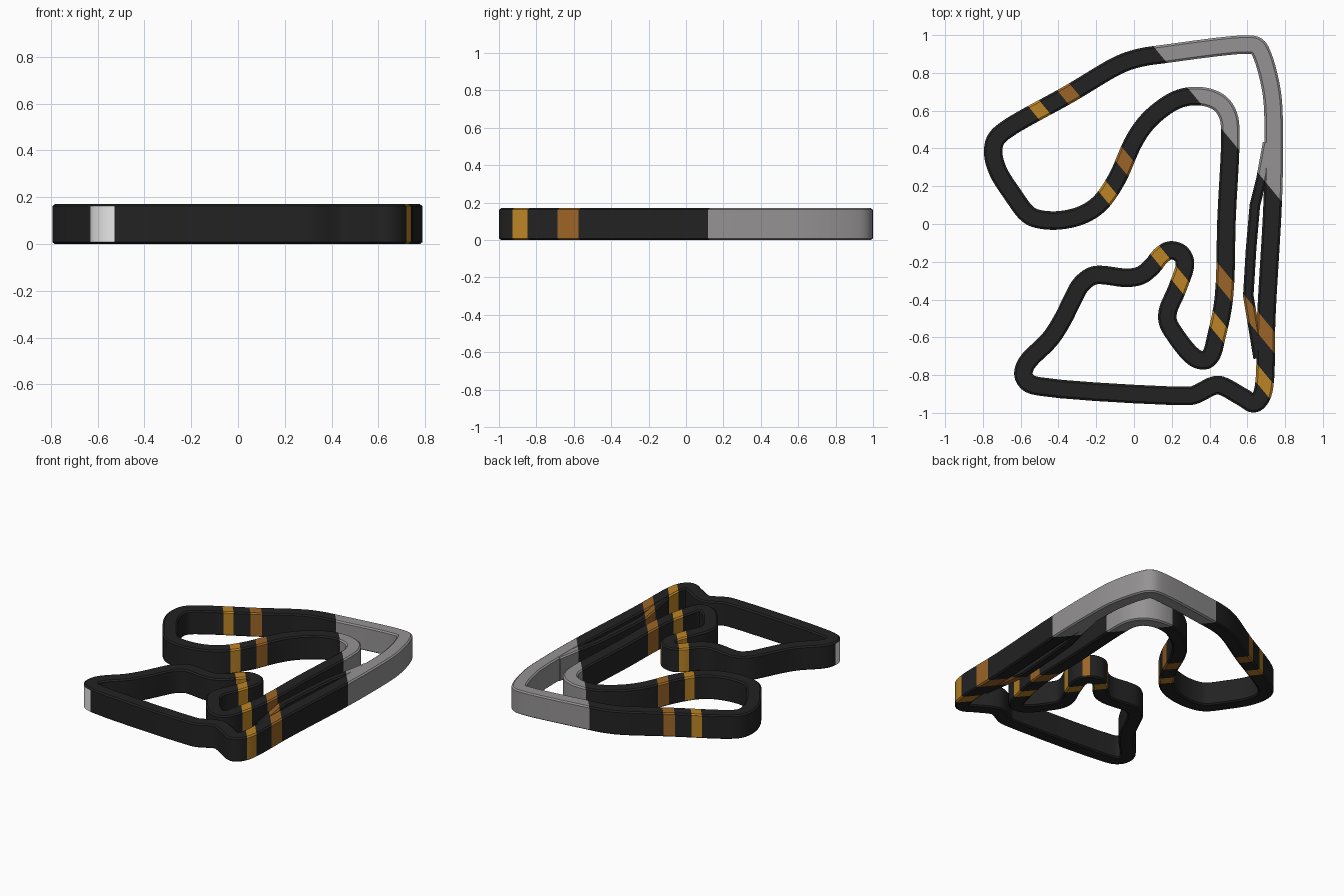
import bpy, bmesh
from mathutils import Vector

if "Cube" in bpy.data.objects:
    bpy.data.objects.remove(bpy.data.objects["Cube"])

HEIGHT = 0.17
STRIPE_DIR = Vector((0.771, 0.637, 0))       # paint bands run across this direction
CUTS = (-0.983, -0.035, 0.03, 0.137, 0.21, 0.678)

# centre lines in hundredths of a unit
CIRCUIT = [(16, 90), (60, 95), (65, 94), (68, 89), (73, 69), (74, 45), (73.5, 13), (70, -50),
           (69, -85), (67, -92), (63.5, -95), (58, -92), (46, -85.5), (42.5, -85.5), (32, -90.5),
           (28, -91), (-50, -86), (-56, -84), (-58.5, -80), (-57, -74), (-44.5, -61), (-38, -51),
           (-32.5, -40), (-28, -32), (-22, -27.5), (-17, -27), (-3.5, -28.5), (4, -27), (10, -22),
           (14, -17), (19, -14), (24.5, -15.5), (27, -20.5), (23, -34), (18, -46), (18, -52),
           (22, -59), (29, -68), (33.5, -71.5), (38, -72), (41, -69), (43.5, -60), (47.5, -40),
           (49, 3), (51, 48), (50, 57), (46, 63.5), (39, 67), (29, 67.5), (21, 65), (11, 58),
           (4.5, 51), (-1, 42), (-9, 24), (-18, 11), (-27, 5), (-39, 2), (-50, 2.5), (-56, 5),
           (-64.5, 16), (-72, 28), (-74.5, 37), (-73.5, 44), (-69, 49), (-34, 69), (-7.5, 84.5),
           (3, 88)]
SIDE_LANE = [(71, 43), (67.5, 24), (64, 10), (62, -13), (60.5, -38), (66, -71)]


def material(name, rgb):
    m = bpy.data.materials.new(name)
    m.diffuse_color = (*rgb, 1)
    m.use_nodes = True
    m.node_tree.nodes["Principled BSDF"].inputs["Base Color"].default_value = m.diffuse_color
    return m


MATS = [material("black", (0.016, 0.016, 0.016)),
        material("grey", (0.30, 0.29, 0.29)),
        material("amber", (0.50, 0.23, 0.018)),
        material("dark_amber", (0.33, 0.13, 0.02)),
        material("white", (0.8, 0.8, 0.8))]


def smooth_loop(pts, steps=5):
    """Centripetal Catmull-Rom through a closed ring of points."""
    out, n = [], len(pts)
    for i in range(n):
        p = [pts[(i + k) % n] for k in (-1, 0, 1, 2)]
        t = [0]
        for a, b in zip(p, p[1:]):
            t.append(t[-1] + (b - a).length ** 0.5)
        for s in range(steps):
            u = t[1] + (t[2] - t[1]) * s / steps
            mix = lambda a, b, ta, tb: a.lerp(b, (u - ta) / (tb - ta))
            a = [mix(p[k], p[k + 1], t[k], t[k + 1]) for k in range(3)]
            b1, b2 = mix(a[0], a[1], t[0], t[2]), mix(a[1], a[2], t[1], t[3])
            out.append(mix(b1, b2, t[1], t[2]))
    return out


def band(face):
    """Paint rule: diagonal bands across the whole track."""
    d = face.calc_center_median().dot(STRIPE_DIR)
    if d > 0.678:
        return 1
    if 0.137 < d < 0.21:
        return 3
    if -0.035 < d < 0.03:
        return 2
    if d < -0.983 and abs(face.normal.z) < 0.3:
        return 4
    return 0


def sweep(name, path, half, height, closed):
    """Extrude a chamfered box section along a flat path."""
    w, c, h = half, 0.011, 0.008
    section = [(-w, h), (-w + c, 0), (w - c, 0), (w, h),
               (w, height - h), (w - c, height), (-w + c, height), (-w, height - h)]
    bm = bmesh.new()
    n, rings = len(path), []
    for i, p in enumerate(path):
        prev = path[i - 1] if closed or i > 0 else p
        nxt = path[(i + 1) % n] if closed or i < n - 1 else p
        t = (nxt - prev).normalized()
        side = Vector((t.y, -t.x, 0))
        rings.append([bm.verts.new(p + side * x + Vector((0, 0, z))) for x, z in section])
    for i in range(n if closed else n - 1):
        a, b = rings[i], rings[(i + 1) % n]
        for k in range(8):
            bm.faces.new((a[k], a[(k + 1) % 8], b[(k + 1) % 8], b[k]))
    if not closed:
        bm.faces.new(rings[0])
        bm.faces.new(rings[-1])
    bmesh.ops.recalc_face_normals(bm, faces=bm.faces)
    # cut clean paint edges
    for d in CUTS:
        bmesh.ops.bisect_plane(bm, geom=bm.verts[:] + bm.edges[:] + bm.faces[:], dist=1e-5,
                               plane_co=STRIPE_DIR * d, plane_no=STRIPE_DIR)
    bm.normal_update()
    for f in bm.faces:
        f.material_index = band(f)
    me = bpy.data.meshes.new(name)
    bm.to_mesh(me)
    bm.free()
    for m in MATS:
        me.materials.append(m)
    ob = bpy.data.objects.new(name, me)
    bpy.context.collection.objects.link(ob)
    bpy.ops.object.select_all(action='DESELECT')
    ob.select_set(True)
    bpy.context.view_layer.objects.active = ob
    bpy.ops.object.shade_smooth_by_angle(angle=0.5)
    return ob


def units(pts):
    return [Vector((x / 100, y / 100, 0)) for x, y in pts]


# main circuit and the narrow lane beside the long straight
sweep("circuit_track", smooth_loop(units(CIRCUIT)), 0.049, HEIGHT, True)
sweep("side_lane", units(SIDE_LANE), 0.028, HEIGHT - 0.001, False)
